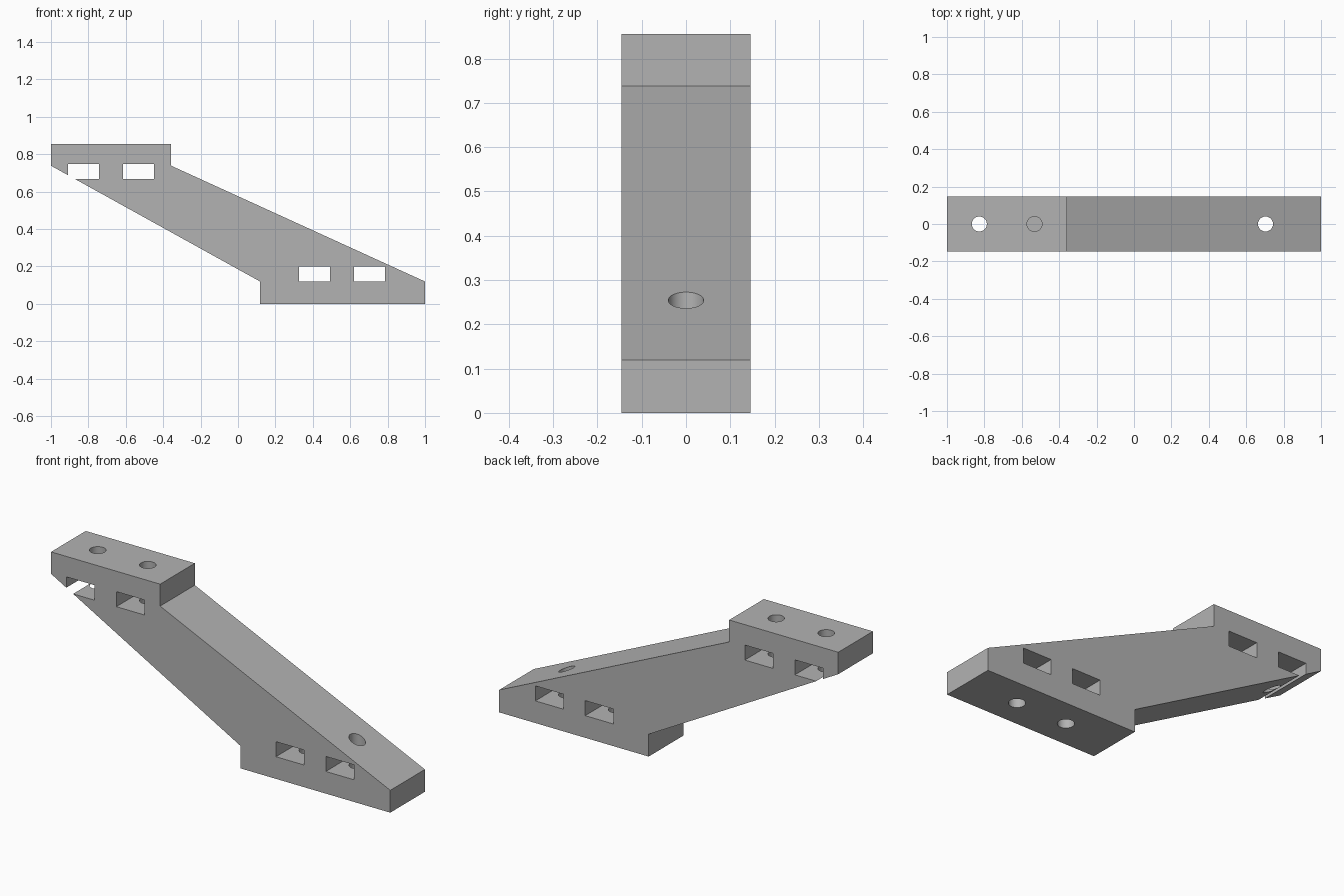
import bpy
import bmesh
from mathutils import Matrix, Vector

cube = bpy.data.objects.get("Cube")
if cube:
    bpy.data.objects.remove(cube, do_unlink=True)

HALF_DEPTH = 0.146
TOP = 0.855
HOLE_RADIUS = 0.04
HOLE_DEPTH = 0.3

grey = bpy.data.materials.new("plain grey")
grey.use_nodes = True
colour = (0.45, 0.45, 0.45, 1)
grey.diffuse_color = colour
grey.node_tree.nodes["Principled BSDF"].inputs["Base Color"].default_value = colour


def make_object(name, bm):
    bmesh.ops.recalc_face_normals(bm, faces=bm.faces)
    mesh = bpy.data.meshes.new(name)
    bm.to_mesh(mesh)
    bm.free()
    mesh.materials.append(grey)
    obj = bpy.data.objects.new(name, mesh)
    bpy.context.collection.objects.link(obj)
    return obj


def cut(target, bm):
    """Subtract a shape from the target and discard the cutter."""
    cutter = make_object("cutter", bm)
    cutter.hide_render = True
    mod = target.modifiers.new("cut", "BOOLEAN")
    mod.operation = "DIFFERENCE"
    mod.solver = "EXACT"
    mod.object = cutter
    bpy.context.view_layer.objects.active = target
    bpy.ops.object.modifier_apply(modifier=mod.name)
    bpy.data.objects.remove(cutter, do_unlink=True)


def cut_slot(target, x, z):
    bm = bmesh.new()
    bmesh.ops.create_cube(bm, size=1, matrix=Matrix.Translation((x, 0, z))
                          @ Matrix.Diagonal((0.166, 1, 0.08, 1)))
    cut(target, bm)


def cut_hole(target, x, low, high):
    bm = bmesh.new()
    bmesh.ops.create_cone(bm, cap_ends=True, segments=48, radius1=HOLE_RADIUS,
                          radius2=HOLE_RADIUS, depth=high - low,
                          matrix=Matrix.Translation((x, 0, (low + high) / 2)))
    cut(target, bm)


# Slanted bracket body with a foot and a head pad
profile = [(0.118, 0), (1, 0), (1, 0.119), (-0.357, 0.738),
           (-0.357, TOP), (-1, TOP), (-1, 0.738), (0.118, 0.119)]
bm = bmesh.new()
face = bm.faces.new([bm.verts.new((x, -HALF_DEPTH, z)) for x, z in profile])
extruded = bmesh.ops.extrude_face_region(bm, geom=[face])["geom"]
bmesh.ops.translate(bm, vec=Vector((0, 2 * HALF_DEPTH, 0)),
                    verts=[g for g in extruded if isinstance(g, bmesh.types.BMVert)])
bracket = make_object("slanted_bracket", bm)

# Nut slots and screw holes in the head
for x in (-0.827, -0.532):
    cut_slot(bracket, x, 0.706)
    cut_hole(bracket, x, TOP - HOLE_DEPTH, TOP + 0.1)

# Nut slots and screw holes in the foot
for x in (0.409, 0.703):
    cut_slot(bracket, x, 0.158)
    cut_hole(bracket, x, -0.1, HOLE_DEPTH)

# Smooth hole walls, sharp corners elsewhere
bpy.ops.object.select_all(action="DESELECT")
bracket.select_set(True)
bpy.context.view_layer.objects.active = bracket
bpy.ops.object.shade_smooth_by_angle(angle=0.5)
